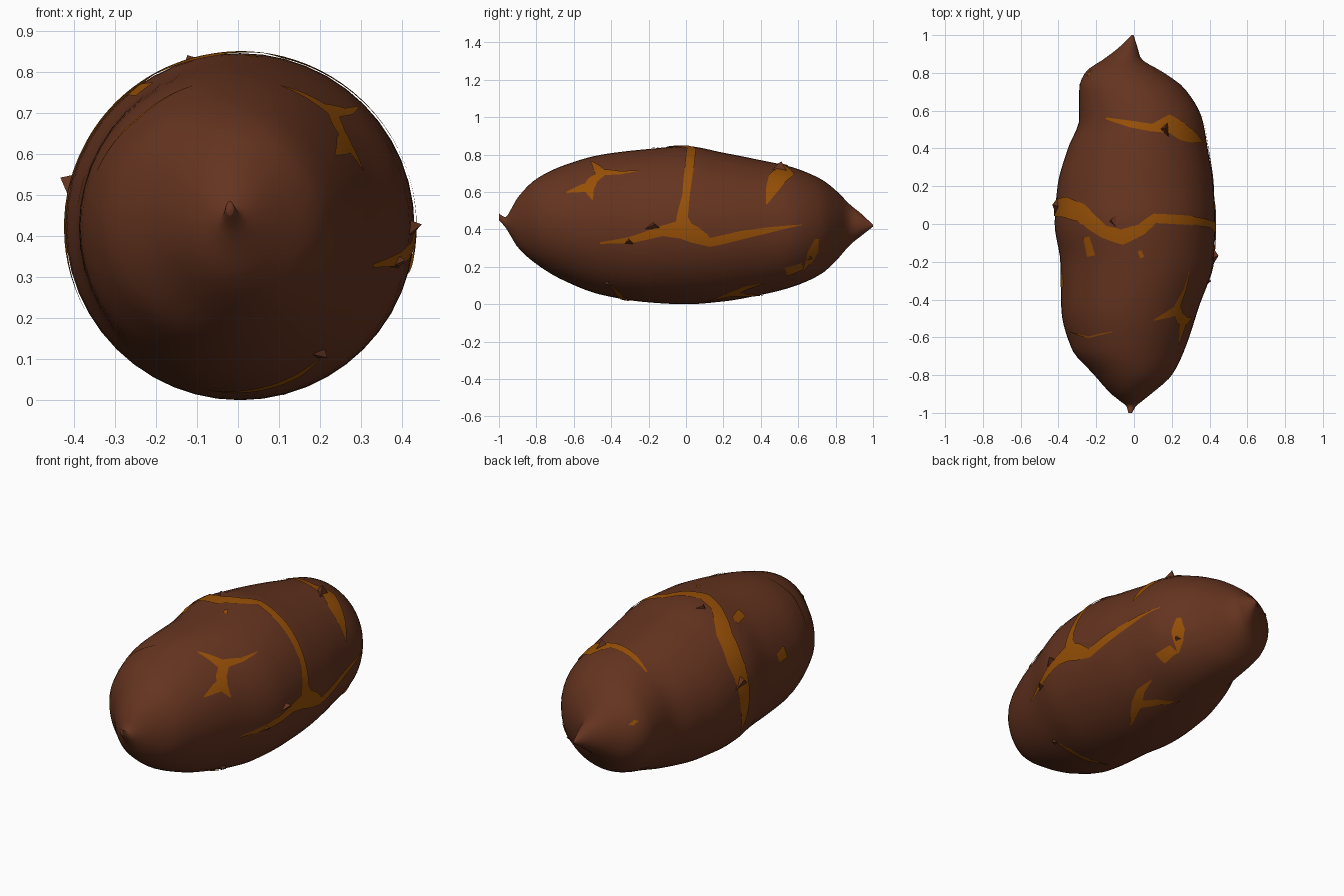
import bpy, math
from mathutils import Vector

if "Cube" in bpy.data.objects:
    bpy.data.objects.remove(bpy.data.objects["Cube"])


def material(name, rgb):
    m = bpy.data.materials.new(name)
    m.diffuse_color = (*rgb, 1)
    m.use_nodes = True
    m.node_tree.nodes["Principled BSDF"].inputs["Base Color"].default_value = m.diffuse_color
    return m


SKIN = material("brown skin", (0.130, 0.034, 0.014))
FLESH = material("orange flesh", (0.31, 0.08, 0.002))

# Cross-section stations along the tuber: y, x min, x max, z min, z max
ST = [
    (-1.00, -.03, -.01, .45, .485), (-.965, -.04, .01, .41, .465),
    (-.94, -.07, .04, .37, .50), (-.90, -.12, .09, .305, .57),
    (-.80, -.21, .20, .215, .67), (-.66, -.33, .27, .13, .74),
    (-.45, -.385, .34, .05, .80), (-.20, -.39, .42, .01, .83),
    (0.00, -.42, .43, 0.0, .845), (.20, -.405, .42, .015, .81),
    (.40, -.35, .39, .05, .77), (.56, -.29, .36, .09, .735),
    (.72, -.29, .265, .16, .67), (.80, -.26, .16, .23, .61),
    (.88, -.15, .035, .32, .53), (.93, -.085, .02, .36, .49),
    (1.00, -.012, -.002, .415, .425)]


def slope(i, k):
    if i in (0, len(ST) - 1):
        j = min(i, len(ST) - 2)
        return (ST[j + 1][k] - ST[j][k]) / (ST[j + 1][0] - ST[j][0])
    d = [(ST[j + 1][k] - ST[j][k]) / (ST[j + 1][0] - ST[j][0]) for j in (i - 1, i)]
    return 0 if d[0] * d[1] <= 0 else 2 * d[0] * d[1] / (d[0] + d[1])


def section(y):
    """Smooth (monotone cubic) section limits at y."""
    y = max(-1, min(1, y))
    i = max(j for j in range(len(ST) - 1) if ST[j][0] <= y + 1e-9)
    h = ST[i + 1][0] - ST[i][0]
    t = (y - ST[i][0]) / h
    out = []
    for k in range(1, 5):
        out.append((2*t**3 - 3*t*t + 1) * ST[i][k] + (t**3 - 2*t*t + t) * h * slope(i, k)
                   + (3*t*t - 2*t**3) * ST[i + 1][k] + (t**3 - t*t) * h * slope(i + 1, k))
    return out


def surf(y, deg, lift=0.0):
    """Point on the skin: 0 deg is right, 90 is top, 180 is left."""
    x0, x1, z0, z1 = section(y)
    a = math.radians(deg)
    return Vector(((x0 + x1) / 2 + ((x1 - x0) / 2 + lift) * math.cos(a), y,
                   (z0 + z1) / 2 + ((z1 - z0) / 2 + lift) * math.sin(a)))


def build(name, verts, faces, mat, smooth=True):
    me = bpy.data.meshes.new(name)
    me.from_pydata(verts, [], faces)
    me.materials.append(mat)
    me.polygons.foreach_set("use_smooth", [smooth] * len(me.polygons))
    ob = bpy.data.objects.new(name, me)
    bpy.context.collection.objects.link(ob)
    return ob


# Tuber body
ROWS, SEG = 72, 48
verts, faces = [], []
for r in range(ROWS + 1):
    y = math.sin(math.pi / 2 * (2 * r / ROWS - 1))
    verts += [surf(y, 360 * s / SEG) for s in range(SEG)]
for r in range(ROWS):
    for s in range(SEG):
        n = (s + 1) % SEG
        faces.append((r*SEG + s, (r + 1)*SEG + s, (r + 1)*SEG + n, r*SEG + n))
faces += [tuple(range(SEG)), tuple(reversed(range(ROWS*SEG, (ROWS + 1)*SEG)))]
build("tuber_body", verts, faces, SKIN)


def crack(name, pts, steps=6, across=4):
    """Thin flesh ribbon on the skin through (y, degrees, width) points."""
    R = 0.42
    path = []
    for p, q in zip(pts, pts[1:]):
        for i in range(steps):
            path.append([p[k] + (q[k] - p[k]) * i / steps for k in range(3)])
    path.append(list(pts[-1]))
    v, f = [], []
    for i, (y, a, w) in enumerate(path):
        p, q = path[max(i - 2, 0)], path[min(i + 2, len(path) - 1)]
        t = Vector((q[0] - p[0], math.radians(q[1] - p[1]) * R)).normalized()
        for j in range(across + 1):
            o = w * (j / across - 0.5)
            v.append(surf(y - t.y * o, a + math.degrees(t.x * o / R), 0.005))
    n = across + 1
    for i in range(len(path) - 1):
        for j in range(across):
            f.append((i*n + j, i*n + j + 1, (i + 1)*n + j + 1, (i + 1)*n + j))
    build(name, v, f, FLESH)


# Long crack over the top and its branching side crack
crack("top_crack", [(.05, 208, .01), (.08, 185, .07), (.09, 150, .11), (.06, 132, .10),
                    (-.04, 113, .07), (-.07, 100, .08), (-.03, 86, .06), (.03, 76, .05),
                    (.02, 50, .05), (0, 22, .04), (-.02, 6, .06), (-.01, -3, .10)])
crack("side_crack", [(-.46, -15, .01), (-.30, -11, .035), (-.13, -4, .055), (-.02, -3, .10),
                     (.05, -7, .09), (.13, -12, .05), (.3, -6, .05), (.45, -2, .035), (.62, 2, .005)])
# Rear top crack
crack("rear_crack", [(.56, 124, .01), (.53, 100, .035), (.51, 80, .04), (.53, 62, .10),
                     (.49, 50, .10), (.46, 35, .065), (.43, 20, .005)])
# Front star crack
crack("star_crack_long", [(-.25, 46, .005), (-.35, 45, .025), (-.46, 48, .06), (-.51, 68, .005)])
crack("star_crack_short", [(-.44, 48, .05), (-.50, 40, .06), (-.52, 32, .06), (-.50, 21, .005)])
crack("star_crack_tip", [(-.50, 34, .07), (-.56, 33, .06), (-.64, 31, .01)])
crack("front_left_crack", [(-.57, 158, .004), (-.60, 130, .01), (-.57, 104, .004)])
# Cracks under the body
crack("lower_crack", [(.70, -14, .02), (.68, -28, .06), (.66, -40, .04), (.63, -50, .005)])
crack("under_crack", [(.42, -56, .005), (.32, -58, .045), (.24, -65, .06), (.10, -76, .005)])
crack("under_branch", [(.24, -64, .05), (.34, -74, .04), (.42, -88, .005)])
crack("front_under_crack", [(-.40, -55, .005), (-.36, -68, .035), (-.33, -85, .035), (-.30, -102, .005)])
# Small scraped patches: y, degrees, length, width
for i, (y, a, l, w) in enumerate([(.58, -46, .09, .09), (-.12, 126, .10, .055), (-.30, 166, .075, .075),
                                  (.80, 150, .03, .04), (-.16, 86, .035, .025)]):
    crack(f"scrape_{i + 1}", [(y - l/2, a, w), (y + l/2, a + 2, w * .8)])


def flap(name, y, a, dy, da, lift):
    """Lifted sliver of skin: base on the surface, tip peeled outward."""
    v = [surf(y - dy, a, -.01), surf(y + dy, a, -.01), surf(y + dy*.2, a + da, lift),
         surf(y, a + da*1.4, -.01)]
    build(name, v, [(0, 1, 2), (1, 3, 2), (3, 0, 2)], SKIN, False)


# Peeled skin flaps beside the cracks
for i, args in enumerate([(.09, 172, .06, -8, .035), (.01, 101, .06, 6, .015), (.50, 62, .05, 8, .04),
                          (-.18, -4, .06, 5, .025), (-.42, -58, .03, 5, .02), (-.31, -16, .04, 5, .02),
                          (.66, -42, .03, 8, .02)]):
    flap(f"skin_flap_{i + 1}", *args)
